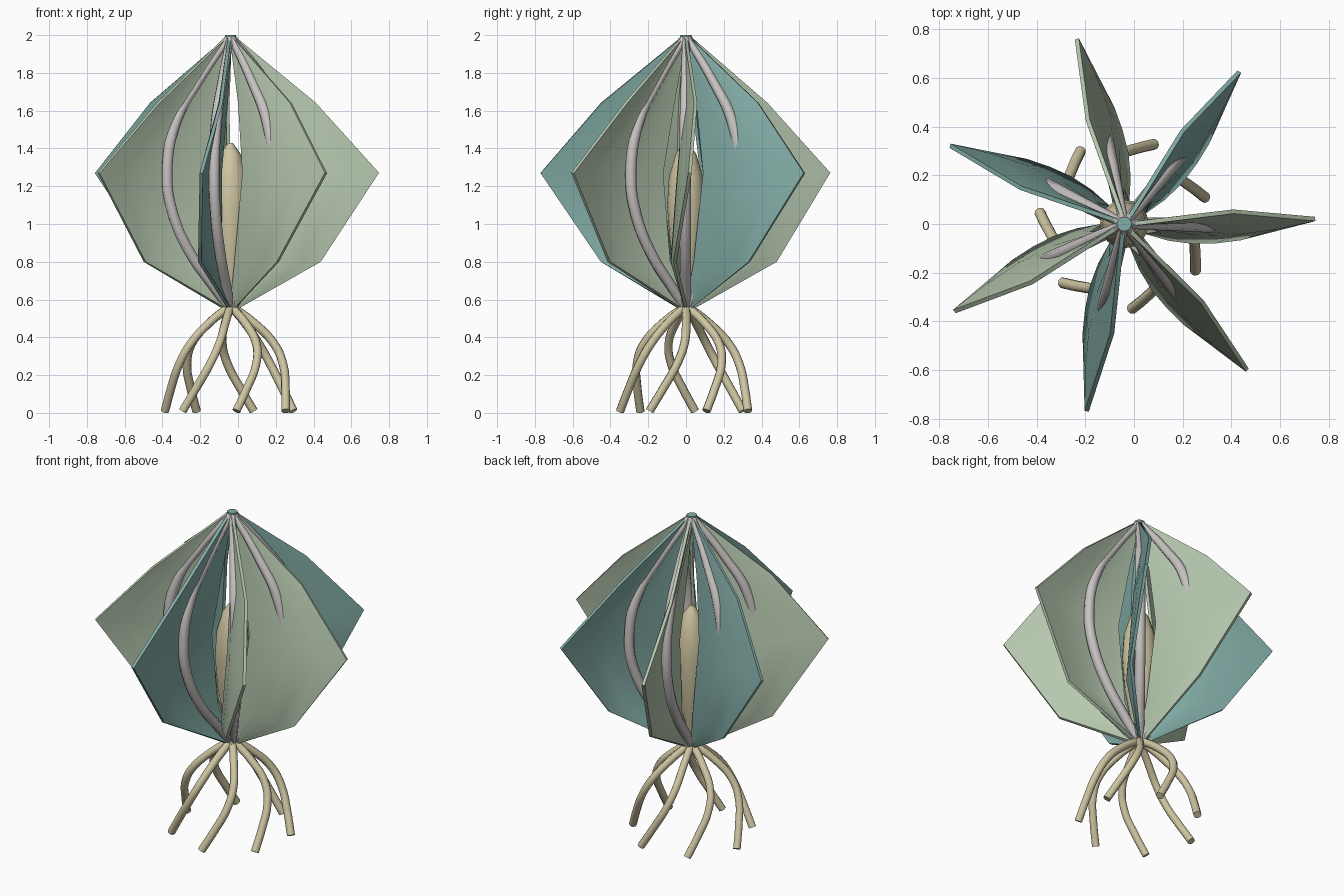
import bpy, math
from math import sin, cos, pi, radians

if "Cube" in bpy.data.objects:
    bpy.data.objects.remove(bpy.data.objects["Cube"])

CX = -0.04           # axis of the plant
STEP = 2 * pi / 7


def material(name, rgb):
    m = bpy.data.materials.new(name)
    m.diffuse_color = (*rgb, 1)
    m.use_nodes = True
    m.node_tree.nodes["Principled BSDF"].inputs["Base Color"].default_value = m.diffuse_color
    return m


SAGE = material("sage green", (0.47, 0.58, 0.43))
TEAL = material("muted teal", (0.23, 0.42, 0.39))
GREY = material("warm grey", (0.58, 0.55, 0.54))
CREAM = material("cream", (0.62, 0.56, 0.36))


def finish(ob, mat, angle=40):
    ob.data.materials.clear()
    ob.data.materials.append(mat)
    bpy.ops.object.select_all(action='DESELECT')
    ob.select_set(True)
    bpy.context.view_layer.objects.active = ob
    for mod in list(ob.modifiers):
        bpy.ops.object.modifier_apply(modifier=mod.name)
    bpy.ops.object.shade_smooth_by_angle(angle=radians(angle))
    return ob


def mesh_object(name, verts, faces):
    me = bpy.data.meshes.new(name)
    me.from_pydata(verts, [], faces)
    ob = bpy.data.objects.new(name, me)
    bpy.context.collection.objects.link(ob)
    return ob


def polar(r, a, z, side=0.0):
    """Point at radius r and angle a, shifted sideways (counterclockwise)."""
    return (CX + r * cos(a) - side * sin(a), r * sin(a) + side * cos(a), z)


def tube(name, points, radius, mat):
    """Smooth round tube through (x, y, z, radius factor) points."""
    cu = bpy.data.curves.new(name, 'CURVE')
    cu.dimensions = '3D'
    cu.bevel_depth = radius
    cu.bevel_resolution = 2
    cu.resolution_u = 5
    cu.use_fill_caps = True
    sp = cu.splines.new('BEZIER')
    sp.bezier_points.add(len(points) - 1)
    for bp, p in zip(sp.bezier_points, points):
        bp.co = p[:3]
        bp.radius = p[3]
        bp.handle_left_type = bp.handle_right_type = 'AUTO'
    ob = bpy.data.objects.new(name, cu)
    bpy.context.collection.objects.link(ob)
    bpy.ops.object.select_all(action='DESELECT')
    ob.select_set(True)
    bpy.context.view_layer.objects.active = ob
    bpy.ops.object.convert(target='MESH')
    return finish(bpy.context.view_layer.objects.active, mat, 50)


# Petals: height, outer radius, sideways twist of the rim, cupping
ROWS = [(1.985, 0.03, 0.0, 0.0), (1.64, 0.45, 0.045, -0.025),
        (1.27, 0.785, 0.01, -0.05), (0.80, 0.475, -0.065, -0.04),
        (0.555, 0.04, 0.0, 0.0)]
COLS = 5


def petal(i, a):
    verts = []
    for z, r, twist, cup in ROWS:
        for c in range(COLS):
            u = 0.18 + 0.82 * c / (COLS - 1)
            verts.append(polar(r * u, a, z, twist * u + cup * sin(pi * u)))
    faces = [(j * COLS + c, j * COLS + c + 1, (j + 1) * COLS + c + 1, (j + 1) * COLS + c)
             for j in range(len(ROWS) - 1) for c in range(COLS - 1)]
    ob = mesh_object(f"petal_{i}", verts, faces)
    mod = ob.modifiers.new("thickness", 'SOLIDIFY')
    mod.thickness = 0.018
    mod.offset = 0
    finish(ob, TEAL if i % 2 else SAGE)


# Ribs: height, radius from axis, thickness factor
RIB = [(1.985, 0.012, 0.65), (1.75, 0.19, 0.85), (1.55, 0.315, 1), (1.27, 0.37, 1),
       (1.05, 0.335, 1), (0.83, 0.225, 1), (0.66, 0.09, 0.95), (0.555, 0.01, 0.8)]

# Roots: height, radius from axis, swirl in degrees
ROOT = [(0.56, 0.01, 34), (0.48, 0.12, 34), (0.36, 0.235, 31), (0.25, 0.285, 23),
        (0.13, 0.315, 11), (0.01, 0.35, 0)]

for i in range(7):
    a = radians(0.8) + i * STEP
    petal(i, a)
    tube(f"rib_{i}", [(*polar(r, a - radians(1.5), z), f) for z, r, f in RIB], 0.03, GREY)
    tube(f"root_{i}", [(*polar(r, radians(18 + s) + i * STEP, z), 1) for z, r, s in ROOT],
         0.023, CREAM)

# Inner core: lathed spindle
CORE = [(0.555, 0.015), (0.70, 0.05), (0.90, 0.085), (1.10, 0.10), (1.25, 0.09),
        (1.37, 0.055), (1.43, 0.012)]
N = 16
verts = [polar(r, 2 * pi * k / N, z) for z, r in CORE for k in range(N)]
faces = [(j * N + k, j * N + (k + 1) % N, (j + 1) * N + (k + 1) % N, (j + 1) * N + k)
         for j in range(len(CORE) - 1) for k in range(N)]
faces += [tuple(reversed(range(N))), tuple(range((len(CORE) - 1) * N, len(CORE) * N))]
finish(mesh_object("inner_core", verts, faces), CREAM)

# Small cap where the petals meet
bpy.ops.mesh.primitive_cylinder_add(vertices=14, radius=0.03, depth=0.02,
                                    location=(CX, 0, 1.99))
cap = bpy.context.object
cap.name = "top_cap"
finish(cap, TEAL)
